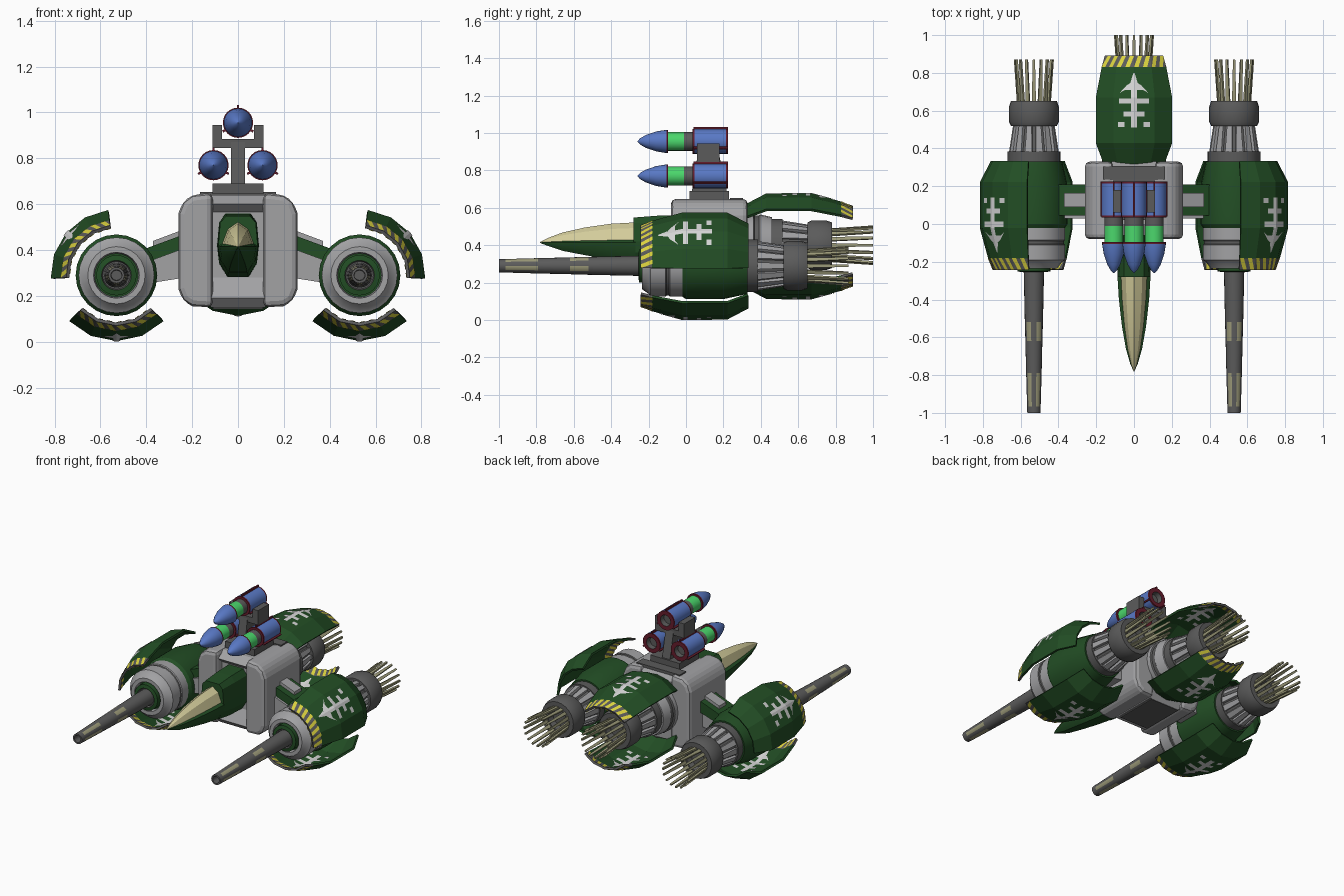
import bpy, bmesh, math
from mathutils import Vector

if "Cube" in bpy.data.objects:
    bpy.data.objects.remove(bpy.data.objects["Cube"])

COL = {"dark_green": (.016, .075, .018), "light_grey": (.36, .36, .37), "dark_grey": (.105, .105, .105),
       "cream": (.66, .61, .33), "tan": (.33, .32, .19), "yellow": (.72, .66, .05), "white": (.66, .66, .66),
       "blue": (.1, .19, .56), "bright_green": (.07, .68, .15), "dark_red": (.13, .012, .025)}
MAT = {}
for k, c in COL.items():
    MAT[k] = bpy.data.materials.new(k)
    MAT[k].diffuse_color = (*c, 1)
G, L, D, CR, T, Y, W, B, BG, R = COL


def make(name, verts, faces, mats, smooth=False, bevel=0, solid=0):
    """Mesh object; mats is one colour name or one per face."""
    if isinstance(mats, str):
        mats = [mats] * len(faces)
    me = bpy.data.meshes.new(name)
    me.from_pydata([tuple(v) for v in verts], [], faces)
    slots = sorted(set(mats))
    for s in slots:
        me.materials.append(MAT[s])
    for p, m in zip(me.polygons, mats):
        p.material_index = slots.index(m)
    bm = bmesh.new()
    bm.from_mesh(me)
    bmesh.ops.recalc_face_normals(bm, faces=bm.faces)
    bm.to_mesh(me)
    bm.free()
    ob = bpy.data.objects.new(name, me)
    bpy.context.collection.objects.link(ob)
    if bevel:
        b = ob.modifiers.new("bevel", "BEVEL")
        b.width, b.segments = bevel, 2
    if solid:
        s = ob.modifiers.new("thickness", "SOLIDIFY")
        s.thickness, s.offset = solid, 0
    if smooth:
        bpy.ops.object.select_all(action='DESELECT')
        ob.select_set(True)
        bpy.context.view_layer.objects.active = ob
        bpy.ops.object.shade_smooth_by_angle(angle=math.radians(28))
    return ob


def loft(name, rings, mat, smooth=False, bevel=0):
    """Skin closed rings; mat(i, j) gives the colour of ring i, side j."""
    n = len(rings[0])
    verts = [v for r in rings for v in r]
    faces, mats = [], []
    for i in range(len(rings) - 1):
        for j in range(n):
            k = (j + 1) % n
            faces.append((i*n + j, i*n + k, (i+1)*n + k, (i+1)*n + j))
            mats.append(mat(i, j))
    last = (len(rings) - 1) * n
    faces += [tuple(range(n)), tuple(range(last, last + n))]
    mats += [mat(0, 0), mat(len(rings) - 2, 0)]
    return make(name, verts, faces, mats, smooth, bevel)


def prism(name, pts, y0, y1, mat, bevel=0, axis="y"):
    """Extrude an outline along y (points x, z) or along x (points y, z)."""
    f = (lambda p, a: (p[0], a, p[1])) if axis == "y" else (lambda p, a: (a, p[0], p[1]))
    return loft(name, [[f(p, a) for p in pts] for a in (y0, y1)], lambda i, j: mat, False, bevel)


def box(name, x0, x1, y0, y1, z0, z1, mat, bevel=0):
    return prism(name, [(x0, z0), (x1, z0), (x1, z1), (x0, z1)], y0, y1, mat, bevel)


def lathe(name, cx, cz, prof, n=24):
    """prof rows: y, radius, colour of the section that follows (a pair alternates)."""
    rings = [[(cx + max(r, .001) * math.cos(2*math.pi*j/n), y, cz + max(r, .001) * math.sin(2*math.pi*j/n))
              for j in range(n)] for y, r, m in prof]
    return loft(name, rings, lambda i, j: prof[i][2] if isinstance(prof[i][2], str) else prof[i][2][j // 2 % 2], True)


def ring_bars(name, cx, cz, n, a, b, th, mat):
    """n bars round the y axis; a and b are (y, radius, half width)."""
    verts, faces = [], []
    for k in range(n):
        t = 2*math.pi*k/n
        o, s = Vector((math.cos(t), 0, math.sin(t))), Vector((-math.sin(t), 0, math.cos(t)))
        q = len(verts)
        for y, r, w in (a, b):
            for du, dr in ((-w, -th), (w, -th), (w, th), (-w, th)):
                verts.append(Vector((cx, y, cz)) + o*(r + dr) + s*du)
        faces += [tuple(q + i for i in f) for f in
                  ((0, 1, 2, 3), (4, 5, 6, 7), (0, 1, 5, 4), (1, 2, 6, 5), (2, 3, 7, 6), (3, 0, 4, 7))]
    make(name, verts, faces, mat)


def engine(name, cx, cz, y):
    """Rear exhaust: rings, ribbed cone and nozzle spikes; y is its front."""
    lathe(name + "_exhaust", cx, cz, [(y, .14, D), (y+.055, .14, D), (y+.055, .118, D), (y+.19, .093, D),
          (y+.19, .122, D), (y+.21, .132, D), (y+.29, .132, D), (y+.32, .122, D), (y+.32, .07, D), (y+.28, .06, D), (y+.28, 0, D)])
    ring_bars(name + "_ribs", cx, cz, 14, (y+.05, .123, .019), (y+.2, .1, .013), .009, L)
    ring_bars(name + "_nozzle_spikes", cx, cz, 16, (y+.28, .082, .012), (y+.54, .1, .006), .006, T)


PROF = [(0, .213), (.06, .236), (.22, .28), (.46, .28), (.57, .222)]


def armour(name, cx, cz, y0, d, mid, half):
    """Curved armour shell with a hazard edge and a bar marking."""
    seg = 4
    h = math.radians(half) / seg

    def P(t, u, off=0):
        i = next((i for i in range(4) if t <= PROF[i+1][0] + 1e-6), 3)
        (t0, r0), (t1, r1) = PROF[i], PROF[i+1]
        r = r0 + (r1 - r0) * (t - t0) / (t1 - t0)
        k = min(seg - 1, max(0, math.floor((u + h*seg) / (2*h))))
        r = (r * math.cos(h) / math.cos(u - (-h*seg + 2*h*(k + .5)))) + off
        a = math.radians(mid) + u
        return (cx + r*math.cos(a), y0 + d*t, cz + r*math.sin(a))

    us = [-h*seg + 2*h*k for k in range(seg + 1)]
    verts = [P(t, u) for t, _ in PROF for u in us]
    m = seg + 1
    faces = [(i*m + k, i*m + k + 1, (i+1)*m + k + 1, (i+1)*m + k) for i in range(4) for k in range(seg)]
    make(name, verts, faces, [D if f[0] < m else G for f in faces], solid=.014)
    # slanted yellow stripes
    v, f = [], []
    n = 8
    w = 2*h*seg / n
    for off in (.009, -.009):
        for k in range(n):
            u = -h*seg + k*w
            for a, b in ((0, .25), (.25, .5)):
                q = len(v)
                v += [P(0, u + a*w, off), P(0, u + b*w, off), P(.06, u + (b+.5)*w, off), P(.06, u + (a+.5)*w, off)]
                f.append((q, q+1, q+2, q+3))
    make(name + "_hazard_stripes", v, f, Y)
    # white bar marking: quads in (length, side), mirrored about the middle
    v, f = [], []
    quads = [((t, 0), (t, .016), (t+.04, .016), (t+.04, 0)) for t in (.14, .18, .22, .26, .3, .34)]
    quads += [((.09, 0), (.09, .003), (.14, .02), (.14, 0)), ((.14, .015), (.155, .04), (.18, .035), (.18, .015)),
              ((.155, .04), (.2, .08), (.18, .05), (.18, .035))]
    for t, e, c in ((.225, .04, .015), (.225, .078, .04), (.295, .055, .015), (.35, .085, .05)):
        quads.append(((t, c), (t, e), (t+.027, e), (t+.027, c)))
    for off in (.01, -.01):
        for s in (1, -1):
            for p in quads:
                q = len(v)
                v += [P(t, s*u/.28, off) for t, u in p]
                f.append((q, q+1, q+2, q+3))
    make(name + "_marking", v, f, W)


# main hull: centre block with lipped front, and two rounded cheeks
prism("hull_centre", [(0, .64), (-.06, .6), (-.02, .565), (-.02, .28), (-.07, .19), (-.03, .15), (.3, .15), (.33, .2), (.33, .6), (.3, .64)],
      -.12, .12, L, axis="x")
box("hull_top_band", -.165, .165, .235, .305, .6, .653, D)
box("hull_belly_plate", -.11, .11, 0, .3, .143, .16, D)
for s, side in ((1, "right"), (-1, "left")):
    prism(side + "_cheek", [(s*x, z) for x, z in ((.11, .15), (.2, .155), (.24, .18), (.26, .23), (.26, .56), (.24, .61), (.2, .64), (.11, .65))],
          -.08, .33, L, .03)
    # struts
    prism(side + "_strut_cover", [(s*x, z) for x, z in ((.23, .39), (.23, .47), (.42, .4), (.42, .33))], .045, .21, G)
    prism(side + "_strut", [(s*x, z) for x, z in ((.23, .28), (.23, .41), (.42, .34), (.42, .25))], .03, .19, L)
    prism(side + "_strut_cap", [(s*x, z) for x, z in ((.25, .44), (.25, .485), (.37, .44), (.37, .4))], .09, .165, L)
    # nacelle
    cx, cz = s*.53, .29
    lathe(side + "_nacelle", cx, cz, [(-.2, 0, G), (-.2, .095, L), (-.235, .1, L), (-.235, .125, L), (-.2, .15, L), (-.19, .165, L),
          (-.11, .165, D), (-.105, .16, D), (-.09, .16, L), (-.085, .165, L), (-.02, .165, G), (0, .178, G), (.2, .178, G), (.33, .15, G), (.33, 0, G)])
    lathe(side + "_gun_hub", cx, cz, [(-.18, .088, G), (-.25, .088, G), (-.255, .065, D), (-.24, .06, D), (-.24, 0, D)])
    st = (D, T)
    lathe(side + "_gun_barrel", cx, cz, [(-.2, .055, D), (-.52, .048, st), (-.62, .045, D), (-.79, .041, st), (-.965, .036, D),
          (-1, .035, D), (-1, .024, D), (-.94, .022, D), (-.94, 0, D)], 20)
    engine(side + "_nacelle", cx, cz, .33)
    armour(side + "_upper_armour", cx, cz, -.24, 1, 40 if s > 0 else 140, 43)
    armour(side + "_lower_armour", cx, cz, -.24, 1, -90, 46)

# rear centre engine with two shells
lathe("rear_engine_core", 0, .4, [(.25, .17, L), (.36, .17, D), (.365, .16, D), (.39, .16, L), (.395, .165, L), (.46, .15, L), (.46, 0, L)])
engine("rear", 0, .4, .46)
armour("rear_top_armour", 0, .39, .89, -1, 90, 45)
armour("rear_bottom_armour", 0, .4, .89, -1, -90, 45)

# nose with canopy
rings = []
for y, w, zb, zt in ((-.78, .002, .412, .417), (-.74, .02, .397, .438), (-.66, .043, .37, .468), (-.54, .064, .347, .495),
                     (-.4, .08, .322, .515), (-.27, .088, .302, .522)):
    m, hh = (zb + .415)/2, zt - .415
    rings.append([(x*w, y, z) for x, z in ((-.45, zb), (.45, zb), (.88, m), (1, .415), (.78, .415 + .12*hh), (.5, .415 + .72*hh),
                  (0, zt), (-.5, .415 + .72*hh), (-.78, .415 + .12*hh), (-1, .415), (-.88, m))])
loft("nose_and_canopy", rings, lambda i, j: CR if 4 <= j <= 7 else G, True)
rings = [[(x*w, y, z) for x, z in ((-.5, zb), (.5, zb), (.9, zb+.06), (1, .42), (.9, .52), (.6, zt), (-.6, zt), (-.9, .52), (-1, .42), (-.9, zb+.06))]
         for y, w, zb, zt in ((-.28, .086, .303, .548), (-.15, .09, .285, .558), (.05, .092, .28, .56))]
loft("nose_root", rings, lambda i, j: G)

# missile rack
box("rack_base", -.112, .112, .02, .23, .645, .69, D)
prism("rack_post", [(.03, .68), (.22, .68), (.18, .87), (.06, .87)], -.03, .03, D, axis="x")
box("rack_crossbar", -.112, .112, .06, .18, .845, .885, D)
for s, side in ((1, "right"), (-1, "left")):
    prism(side + "_rack_arm", [(s*x, z) for x, z in ((.07, .87), (.112, .87), (.112, .945), (.07, .945))], .06, .18, D)

# missiles
for name, mx, mz in (("top", 0, .955), ("right", .107, .77), ("left", -.107, .77)):
    lathe(name + "_missile", mx, mz, [(-.26, 0, B), (-.245, .017, B), (-.215, .034, B), (-.16, .053, B), (-.105, .062, R), (-.095, .062, R),
          (-.095, .05, BG), (-.01, .05, D), (.035, .05, R), (.035, .066, R), (.045, .066, B), (.215, .066, R), (.225, .066, R), (.225, .038, D),
          (.19, .035, D), (.19, 0, D)])
    for k, deg in enumerate((90, 210, 330)):
        a = math.radians(deg)
        c, s = math.cos(a), math.sin(a)
        prism(f"{name}_missile_fin_{k}", [(mx + r*c - w*s, mz + r*s + w*c) for r, w in ((.06, -.005), (.077, -.005), (.077, .005), (.06, .005))],
              .04, .225, R)

for m in bpy.data.materials:
    if m.users and not m.is_grease_pencil:
        m.use_nodes = True
        m.node_tree.nodes["Principled BSDF"].inputs["Base Color"].default_value = m.diffuse_color
